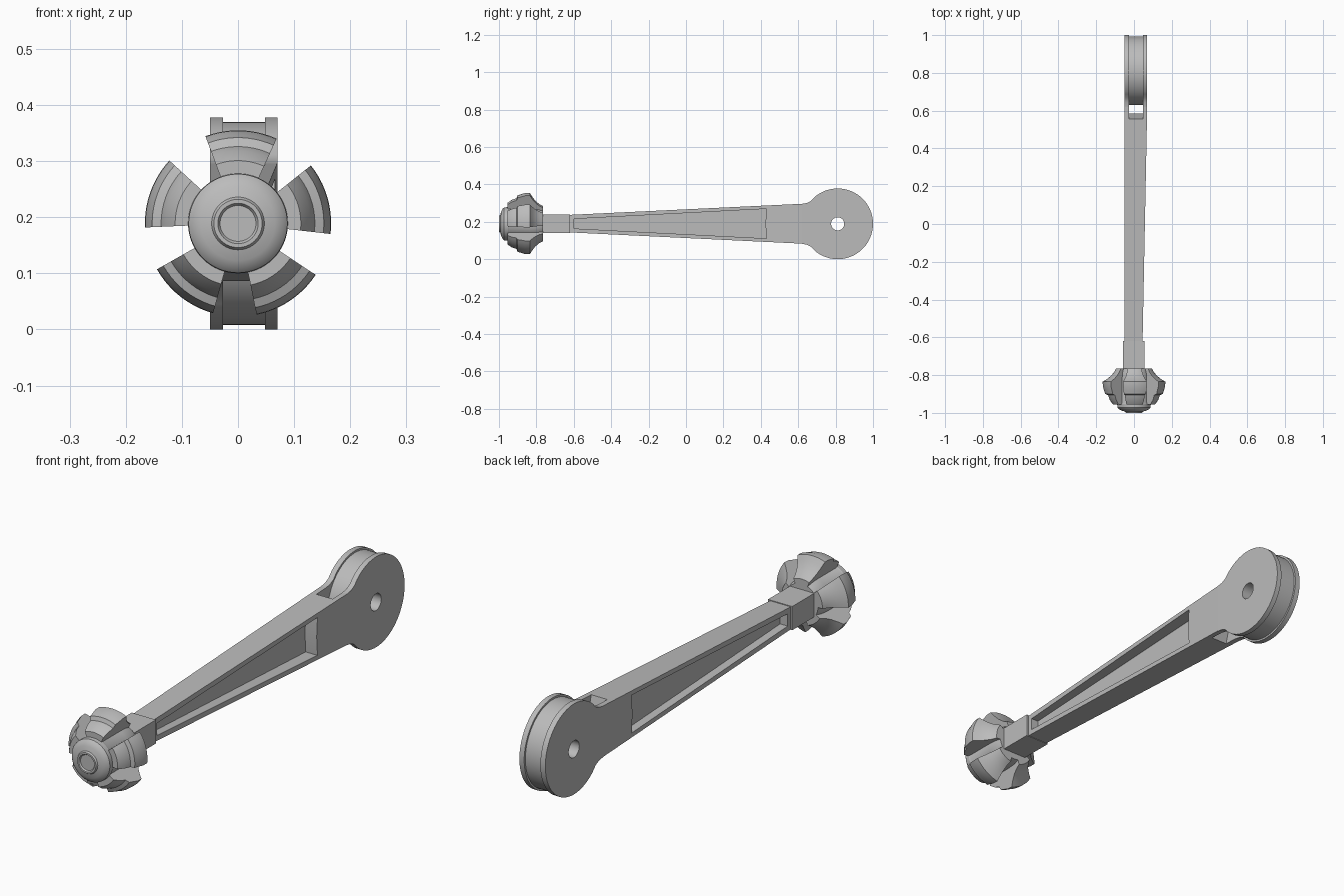
import bpy, bmesh
from math import sin, cos, radians, atan2, tau

if "Cube" in bpy.data.objects:
    bpy.data.objects.remove(bpy.data.objects["Cube"])

grey = bpy.data.materials.new("plain_grey")
grey.use_nodes = True
COLOUR = (0.5, 0.5, 0.5, 1)
grey.diffuse_color = COLOUR
grey.node_tree.nodes["Principled BSDF"].inputs["Base Color"].default_value = COLOUR

AXIS_Z = 0.189          # height of the head axis and of the pivot
PIVOT_Y, RIM = 0.811, 0.189


def finish(name, bm):
    bmesh.ops.recalc_face_normals(bm, faces=bm.faces)
    mesh = bpy.data.meshes.new(name)
    bm.to_mesh(mesh)
    bm.free()
    mesh.materials.append(grey)
    ob = bpy.data.objects.new(name, mesh)
    bpy.context.collection.objects.link(ob)
    return ob


def prism(name, outline, x0, x1):
    """Extrude a (y, z) outline along x; x1 may vary with y."""
    top = x1 if callable(x1) else lambda y: x1
    bm = bmesh.new()
    a = [bm.verts.new((x0, y, z)) for y, z in outline]
    b = [bm.verts.new((top(y), y, z)) for y, z in outline]
    bm.faces.new(a)
    bm.faces.new(b)
    for i in range(len(a)):
        bm.faces.new((a[i - 1], a[i], b[i], b[i - 1]))
    return finish(name, bm)


def lathe(name, profile, start, end, steps):
    """Turn a closed (y, r) profile about the head axis; part turns get end caps."""
    full = abs(end - start) >= tau - 1e-6
    bm = bmesh.new()
    rings = []
    for i in range(steps if full else steps + 1):
        t = start + (end - start) * i / steps
        rings.append([bm.verts.new((r * cos(t), y, AXIS_Z + r * sin(t))) for y, r in profile])
    for i in range(steps):
        p, q = rings[i], rings[(i + 1) % len(rings)]
        for j in range(len(profile)):
            bm.faces.new((p[j - 1], p[j], q[j], q[j - 1]))
    if full:
        bmesh.ops.remove_doubles(bm, verts=bm.verts, dist=1e-5)
    else:
        bm.faces.new(rings[0])
        bm.faces.new(rings[-1])
    return finish(name, bm)


def arc(radius, start=0.0, end=tau, steps=64, closed=True):
    n = steps if closed else steps + 1
    return [(PIVOT_Y + radius * cos(start + (end - start) * i / steps),
             AXIS_Z + radius * sin(start + (end - start) * i / steps)) for i in range(n)]


def select(ob):
    bpy.ops.object.select_all(action='DESELECT')
    ob.select_set(True)
    bpy.context.view_layer.objects.active = ob


def cut(ob, cutters):
    select(ob)
    for c in cutters:
        mod = ob.modifiers.new("cut", 'BOOLEAN')
        mod.operation, mod.solver, mod.object = 'DIFFERENCE', 'EXACT', c
        bpy.ops.object.modifier_apply(modifier=mod.name)


# Tapered shaft and flanged pivot end
BACK_X, JOINT = 0.07, 0.62
shaft = prism("shaft", [(-0.64, 0.236), (JOINT, 0.296), (JOINT, 0.083), (-0.64, 0.144)],
              -0.05, lambda y: 0.045 + 0.025 * (y + 0.64) / (JOINT + 0.64))

neck = [(JOINT, 0.296), (0.645, 0.3), (0.668, 0.311)]
join = atan2(0.143, -0.123)
pivot_outline = ([(y, 2 * AXIS_Z - z) for y, z in neck]
                 + arc(RIM, -join, join, 56, closed=False) + neck[::-1])
pivot = prism("pivot_end", pivot_outline, -0.05, BACK_X)

# Belt groove, pivot hole and side recesses
groove = prism("groove_cutter", [(0.555, 0.5), (0.555, 0.3), (0.585, AXIS_Z), (0.555, 0.08),
                                 (0.555, -0.1), (1.1, -0.1), (1.1, 0.5)], -0.027, 0.048)
hole = prism("hole_cutter", arc(0.035, steps=32), -0.2, 0.2)
panel = [(-0.6, 0.215), (0.43, 0.269), (0.425, AXIS_Z), (0.43, 0.111), (-0.6, 0.164)]
recesses = [prism("recess_cutter", panel, *xs) for xs in ((0.012, 0.2), (-0.2, -0.015))]

core = prism("groove_core", arc(0.181), -0.032, 0.053)
cut(shaft, [groove] + recesses)
cut(pivot, [groove, hole])
cut(core, [hole])
for c in [groove, hole] + recesses:
    bpy.data.objects.remove(c)

# Square block between shaft and head
block = prism("neck_block", [(-0.78, 0.24), (-0.62, 0.24), (-0.62, 0.141), (-0.78, 0.141)],
              -0.057, 0.055)

# Round hub with rimmed nose
hub_profile = [(-0.765, 0), (-0.765, 0.075), (-0.79, 0.083), (-0.83, 0.086), (-0.945, 0.086),
               (-0.952, 0.089), (-0.972, 0.088), (-0.981, 0.08), (-0.988, 0.066), (-0.993, 0.047),
               (-1.0, 0.043), (-1.0, 0.036), (-0.994, 0.032), (-0.994, 0)]
hub = lathe("head_hub", hub_profile, 0, tau, 64)

# Five stepped lobes around the hub
lobe_profile = [(-0.765, 0.05), (-0.765, 0.095), (-0.785, 0.106), (-0.805, 0.123), (-0.822, 0.145),
                (-0.835, 0.166), (-0.86, 0.165), (-0.885, 0.157), (-0.9, 0.153), (-0.906, 0.137),
                (-0.93, 0.129), (-0.955, 0.112), (-0.955, 0.05)]
lobes = []
for i in range(5):
    mid = 88 + 72 * i
    lobes.append(lathe(f"lobe_{i + 1}", lobe_profile, radians(mid - 22.5), radians(mid + 22.5), 10))

for ob in [shaft, pivot, core, block, hub] + lobes:
    select(ob)
    bpy.ops.object.shade_smooth_by_angle(angle=radians(25))
